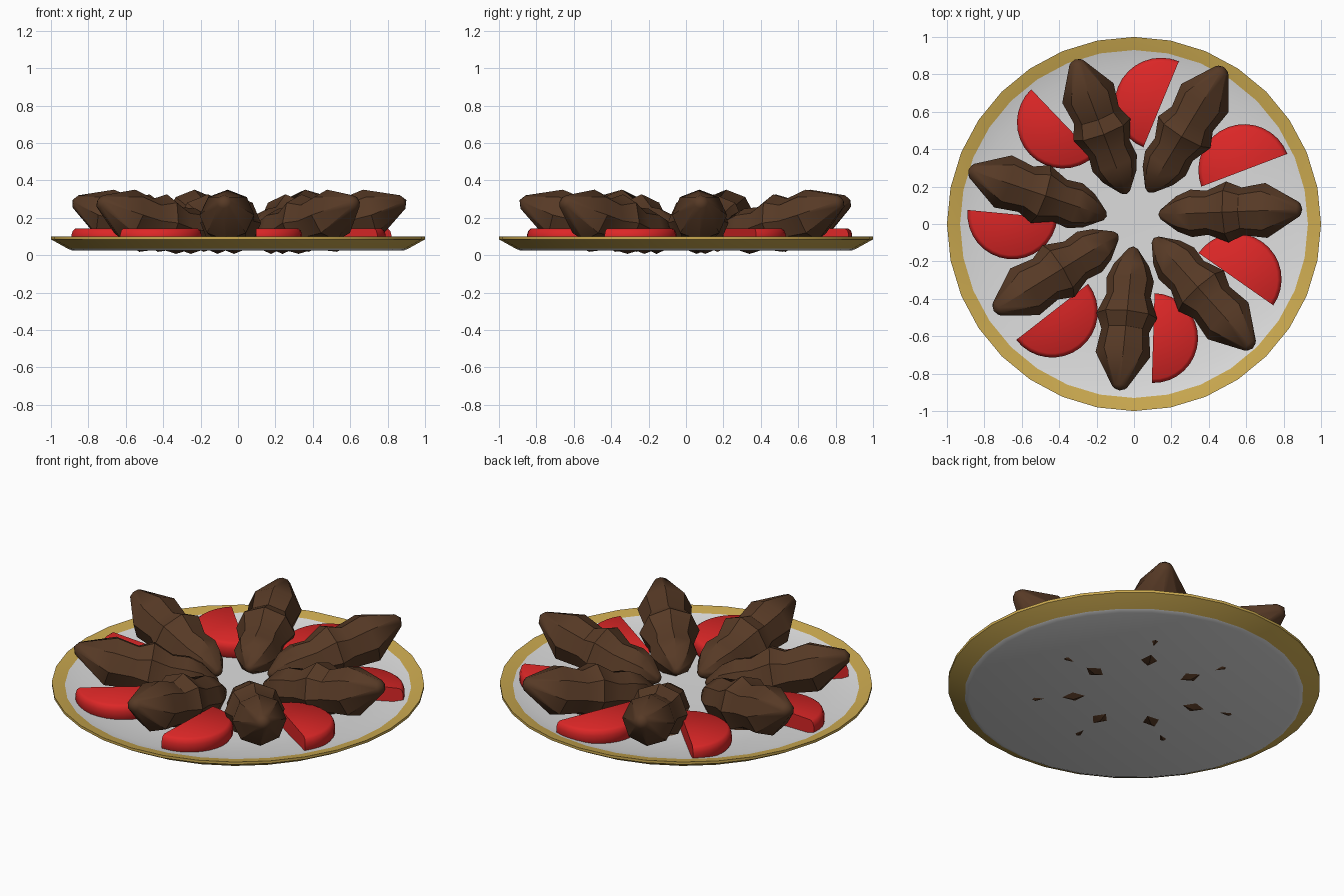
import bpy, bmesh, math
from mathutils import Vector

if "Cube" in bpy.data.objects:
    bpy.data.objects.remove(bpy.data.objects["Cube"])


def material(name, rgb):
    m = bpy.data.materials.new(name)
    m.diffuse_color = (*rgb, 1)
    m.use_nodes = True
    m.node_tree.nodes["Principled BSDF"].inputs["Base Color"].default_value = m.diffuse_color
    return m


WHITE = material("white china", (0.72, 0.72, 0.72))
GOLD = material("gold rim", (0.60, 0.40, 0.08))
RED = material("tomato red", (0.72, 0.02, 0.02))
BROWN = material("grilled brown", (0.095, 0.042, 0.019))


def finish(bm, name, mats, angle):
    bmesh.ops.recalc_face_normals(bm, faces=bm.faces)
    me = bpy.data.meshes.new(name)
    bm.to_mesh(me)
    bm.free()
    ob = bpy.data.objects.new(name, me)
    bpy.context.collection.objects.link(ob)
    for m in mats:
        me.materials.append(m)
    bpy.ops.object.select_all(action='DESELECT')
    ob.select_set(True)
    bpy.context.view_layer.objects.active = ob
    bpy.ops.object.shade_smooth_by_angle(angle=math.radians(angle))
    return ob


def loft(bm, rings, gold=()):
    """Join rings of points; a ring with one point closes the end."""
    vs = [[bm.verts.new(p) for p in r] for r in rings]
    for k, (a, b) in enumerate(zip(vs, vs[1:])):
        n = max(len(a), len(b))
        for i in range(n):
            j = (i + 1) % n
            if len(a) == 1:
                f = bm.faces.new((a[0], b[j], b[i]))
            elif len(b) == 1:
                f = bm.faces.new((a[i], a[j], b[0]))
            else:
                f = bm.faces.new((a[i], a[j], b[j], b[i]))
            f.material_index = 1 if k in gold else 0


# plate: turned profile, white dish with a gold rim band
profile = [(0, .025), (.885, .025), (.91, .035), (1.0, .085), (1.0, .1),
           (.93, .085), (.85, .062), (.6, .05), (0, .045)]
bm = bmesh.new()
loft(bm, [[(0, 0, z)] if r == 0 else
          [(r * math.cos(math.tau * i / 32), r * math.sin(math.tau * i / 32), z) for i in range(32)]
          for r, z in profile], gold=(2, 3, 4))
finish(bm, "plate", [WHITE, GOLD], 30)

# kebabs: three-lobed skewer meat, (fraction along, height, radius)
lobes = [(0, .105, 0), (.015, .107, .025), (.13, .122, .095), (.23, .128, .127), (.34, .145, .118),
         (.48, .172, .163), (.585, .183, .128), (.75, .215, .147),
         (.975, .285, .04), (1, .295, 0)]
kebabs = [((.13, .05), (.9, .08)), ((.075, .17), (.48, .84)), ((-.04, .16), (-.315, .88)),
          ((-.145, .04), (-.885, .29)), ((-.085, -.055), (-.75, -.465)),
          ((-.003, -.12), (-.078, -.89)), ((.105, -.075), (.635, -.665))]
for n, (a, b) in enumerate(kebabs):
    a, b = Vector((*a, 0)), Vector((*b, 0))
    d = (b - a).normalized()
    side = Vector((-d.y, d.x, 0))
    rings = []
    for k, (t, z, r) in enumerate(lobes):
        c = a.lerp(b, t) + Vector((0, 0, z))
        # rings lean with the rising centre line
        lean = .12 + .3 * t * t
        up = (Vector((0, 0, 1)) - d * lean).normalized()
        rings.append([c] if r == 0 else
                     [c + side * r * math.cos(math.tau * i / 8) + up * r * .96 * math.sin(math.tau * i / 8)
                      for i in range(8)])
    bm = bmesh.new()
    loft(bm, rings)
    finish(bm, f"kebab_{n + 1}", [BROWN], 35)

# tomato slices: half discs with a rounded outer edge (straight edge from a to b)
slices = [((.36, .2), (.82, .375)), ((.05, .41), (.24, .87)), ((-.21, .365), (-.55, .72)),
          ((-.41, .03), (-.89, .075)), ((-.245, -.32), (-.63, -.62)),
          ((.11, -.37), (.095, -.85)), ((.345, -.155), (.745, -.435))]
section = [(.92, .042), (1, .07), (1, .11), (.97, .132), (.91, .143)]
for n, (a, b) in enumerate(slices):
    a, b = Vector((*a, 0)), Vector((*b, 0))
    c, u = (a + b) / 2, (b - a) / 2
    v = Vector((-u.y, u.x, 0))
    bm = bmesh.new()
    rows = []
    for i in range(17):
        w = math.pi * i / 16
        o = u * math.cos(w) + v * math.sin(w)
        rows.append([bm.verts.new(c + o * s + Vector((0, 0, z))) for s, z in section])
    for p, q in zip(rows, rows[1:]):
        for k in range(len(section) - 1):
            bm.faces.new((p[k], q[k], q[k + 1], p[k + 1]))
    bm.faces.new([r[-1] for r in rows])
    bm.faces.new([r[0] for r in rows])
    bm.faces.new(rows[0] + rows[-1][::-1])
    finish(bm, f"tomato_slice_{n + 1}", [RED], 40)
